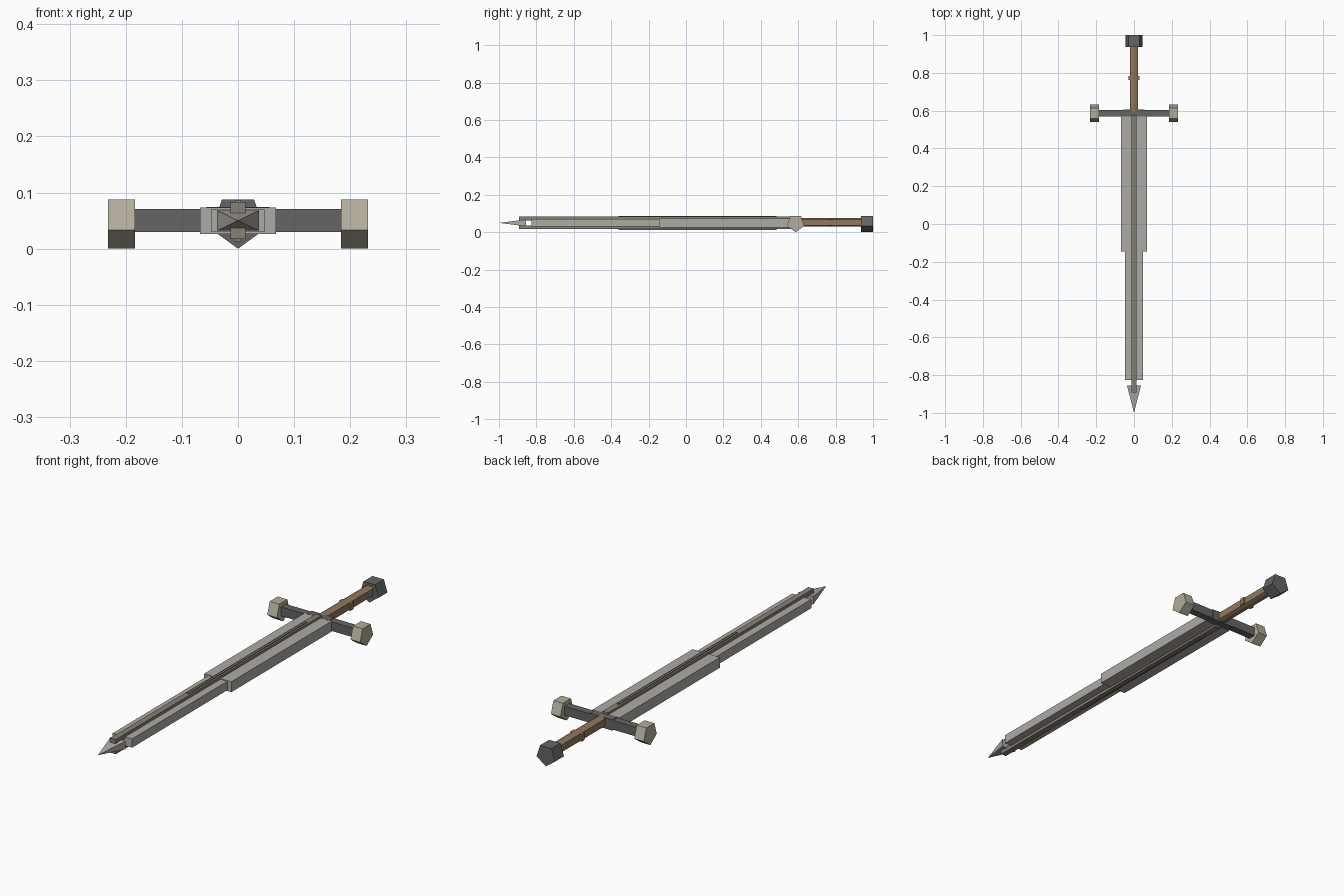
import bpy, bmesh, math
from mathutils import Vector

if "Cube" in bpy.data.objects:
    bpy.data.objects.remove(bpy.data.objects["Cube"])

ZC = 0.05       # height of the sword's long axis
GUARD_Y = 0.586


def material(name, rgb):
    m = bpy.data.materials.new(name)
    m.diffuse_color = (*rgb, 1)
    m.use_nodes = True
    m.node_tree.nodes["Principled BSDF"].inputs["Base Color"].default_value = m.diffuse_color
    return m


STEEL = material("steel", (0.42, 0.41, 0.38))
DARK = material("dark_iron", (0.13, 0.13, 0.13))
BRONZE = material("pale_bronze", (0.45, 0.42, 0.33))
RIDGE = material("ridge_metal", (0.25, 0.22, 0.17))
LEATHER = material("leather", (0.28, 0.19, 0.11))


def finish(name, bm, mat):
    bmesh.ops.recalc_face_normals(bm, faces=bm.faces)
    me = bpy.data.meshes.new(name)
    bm.to_mesh(me)
    bm.free()
    me.materials.append(mat)
    ob = bpy.data.objects.new(name, me)
    bpy.context.collection.objects.link(ob)
    return ob


def box(name, x, y, z, mat):
    bm = bmesh.new()
    bmesh.ops.create_cube(bm, size=1)
    for v in bm.verts:
        v.co = Vector(r[0] if c < 0 else r[1] for c, r in zip(v.co, (x, y, z)))
    return finish(name, bm, mat)


def prism(name, profile, axis, a, b, mat):
    """Extrude a (side, height) profile along 'X' or 'Y' from a to b."""
    bm = bmesh.new()
    verts = [bm.verts.new((a, s, h) if axis == "X" else (s, a, h)) for s, h in profile]
    face = bm.faces.new(verts)
    new = bmesh.ops.extrude_face_region(bm, geom=[face])["geom"]
    move = (b - a, 0, 0) if axis == "X" else (0, b - a, 0)
    bmesh.ops.translate(bm, vec=move, verts=[g for g in new if isinstance(g, bmesh.types.BMVert)])
    return finish(name, bm, mat)


def pentagon(side, r=0.0486):
    """Five-sided profile with its point down."""
    angles = [math.radians(-90 + 72 * i) for i in range(5)]
    return [(side + r * math.cos(t), 0.0486 + r * math.sin(t)) for t in angles]


# Blade: wide upper part and narrower lower part
box("blade_upper", (-0.068, 0.068), (-0.145, 0.57), (ZC - 0.0235, ZC + 0.0235), STEEL)
box("blade_lower", (-0.048, 0.048), (-0.825, -0.14), (ZC - 0.02, ZC + 0.02), STEEL)

# Pyramid tip
bm = bmesh.new()
base = [bm.verts.new((x * 0.037, -0.855, ZC + z * 0.018))
        for x, z in ((-1, -1), (1, -1), (1, 1), (-1, 1))]
apex = bm.verts.new((0, -1, ZC))
bm.faces.new(base)
for i in range(4):
    bm.faces.new((base[i], base[(i + 1) % 4], apex))
finish("blade_tip", bm, STEEL)

# Ridges on both faces of the blade, each with a thin raised rib
for label, s in (("top", 1), ("bottom", -1)):
    box(label + "_ridge", (-0.0135, 0.0135), (-0.892, 0.575),
        sorted((ZC + s * 0.013, ZC + s * 0.033)), RIDGE)
    box(label + "_rib", (-0.005, 0.005), (-0.36, 0.485),
        sorted((ZC + s * 0.03, ZC + s * 0.037)), RIDGE)

# Crossguard with centre block and pentagonal end caps
box("guard_bar", (-0.19, 0.19), (GUARD_Y - 0.016, GUARD_Y + 0.018), (0.03, 0.071), DARK)
box("guard_centre", (-0.056, 0.056), (GUARD_Y - 0.017, GUARD_Y + 0.02), (0.026, 0.074), DARK)
for label, s in (("left", -1), ("right", 1)):
    prism(label + "_guard_cap", pentagon(GUARD_Y), "X", s * 0.184, s * 0.232, BRONZE)

# Grip with chamfered section, and a small cross pin
grip = [(0.02, 0.016), (0.007, 0.0225), (-0.007, 0.0225), (-0.02, 0.016),
        (-0.02, -0.016), (-0.007, -0.0225), (0.007, -0.0225), (0.02, -0.016)]
prism("grip", [(x, 0.053 + z) for x, z in grip], "Y", 0.59, 0.95, LEATHER)
box("grip_pin", (-0.028, 0.028), (0.763, 0.783), (0.036, 0.068), LEATHER)

# Pommel
prism("pommel", pentagon(0), "Y", 0.936, 1.0, DARK)
